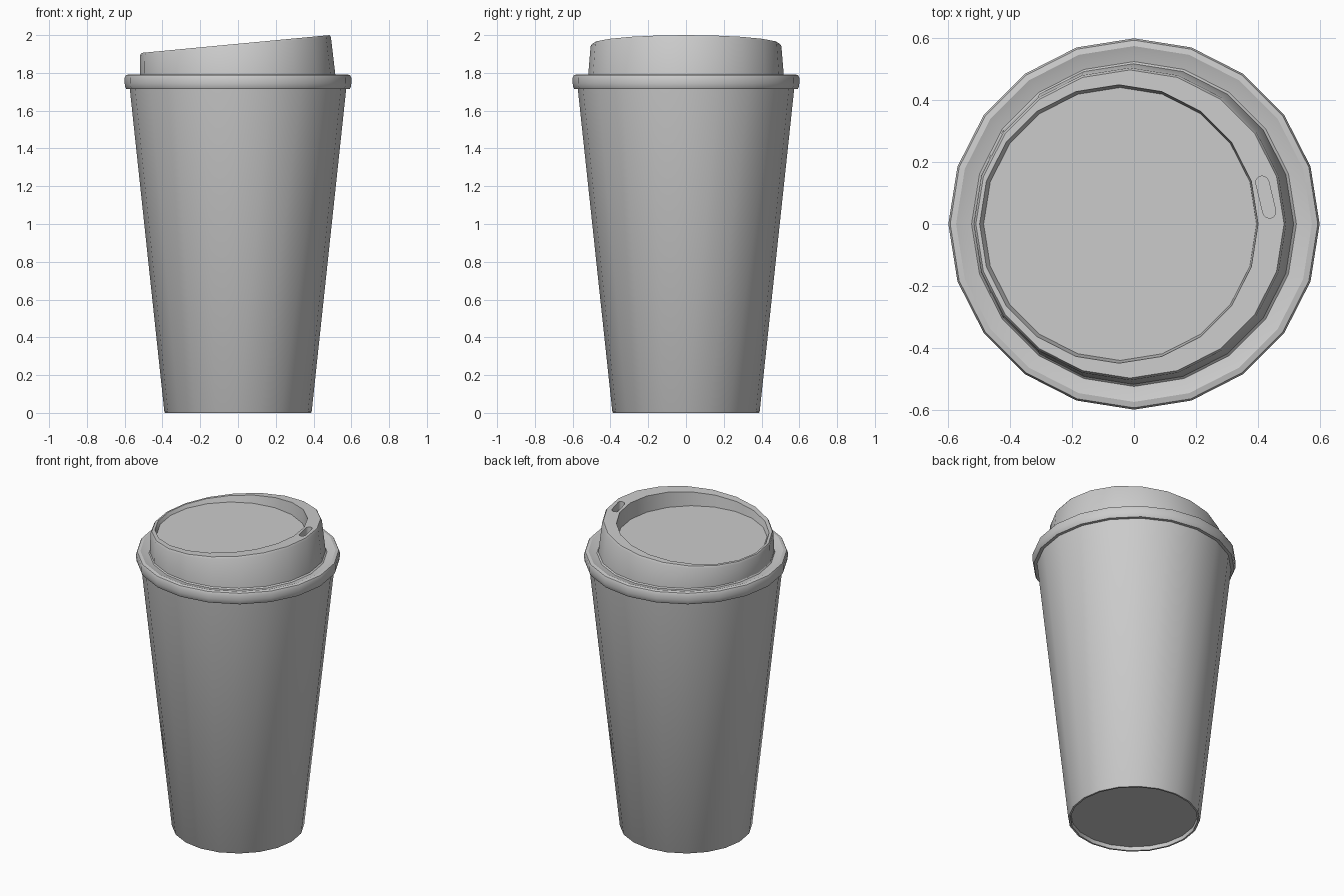
import bpy, bmesh, math

if "Cube" in bpy.data.objects:
    bpy.data.objects.remove(bpy.data.objects["Cube"])

SIDES = 20
grey = bpy.data.materials.new("light_grey")
grey.diffuse_color = (0.6, 0.6, 0.6, 1)
grey.use_nodes = True
grey.node_tree.nodes["Principled BSDF"].inputs["Base Color"].default_value = grey.diffuse_color


def finish(bm, name):
    bmesh.ops.recalc_face_normals(bm, faces=bm.faces[:])
    me = bpy.data.meshes.new(name)
    bm.to_mesh(me)
    bm.free()
    ob = bpy.data.objects.new(name, me)
    bpy.context.collection.objects.link(ob)
    me.materials.append(grey)
    return ob


def activate(ob):
    bpy.ops.object.select_all(action='DESELECT')
    ob.select_set(True)
    bpy.context.view_layer.objects.active = ob


def loft(name, rings):
    """Closed round solid; each ring is (radius, centre height, x offset, slope along x)."""
    bm = bmesh.new()
    loops = []
    for r, z, cx, slope in rings:
        loop = []
        for i in range(SIDES):
            a = math.tau * i / SIDES
            x = cx + r * math.cos(a)
            loop.append(bm.verts.new((x, r * math.sin(a), z + slope * x)))
        loops.append(loop)
    for a, b in zip(loops, loops[1:]):
        for i in range(SIDES):
            j = (i + 1) % SIDES
            bm.faces.new((a[i], a[j], b[j], b[i]))
    bm.faces.new(loops[0])
    bm.faces.new(loops[-1])
    return finish(bm, name)


# tapered cup with a shallow recess under the base
cup = loft("cup", [(r, z, 0, 0) for r, z in (
    (0.373, 0.025), (0.375, 0.0), (0.386, 0.0), (0.39, 0.006), (0.575, 1.735))])

# lid: rolled rim, groove, slanted collar and sunken flat top
S = 0.0945
lid = loft("lid", [
    (0.568, 1.716, 0, 0), (0.592, 1.716, 0, 0), (0.598, 1.728, 0, 0),
    (0.600, 1.745, 0, 0), (0.600, 1.775, 0, 0), (0.594, 1.788, 0, 0),
    (0.575, 1.792, 0, 0), (0.555, 1.785, 0, 0), (0.525, 1.778, 0, 0),
    (0.518, 1.785, -0.002, 0),
    (0.505, 1.942, -0.013, S), (0.498, 1.9541, -0.013, S),
    (0.450, 1.9541, -0.049, S), (0.441, 1.888, -0.045, 0)])

# sip slot cutter: rounded slot following the rim
bm = bmesh.new()
half, rad, tilt = 0.048, 0.021, math.radians(11.3)
cx, cy = 0.426, 0.087
outline = []
for k in range(16):
    a = math.pi * (k if k < 8 else k - 1) / 7
    if k >= 8:
        a = math.pi + math.pi * (k - 8) / 7
    u = rad * math.cos(a)
    v = rad * math.sin(a) + (half if k < 8 else -half)
    outline.append((cx + u * math.cos(tilt) + -v * math.sin(tilt) * 1.2,
                    cy + u * math.sin(tilt) + v * math.cos(tilt)))
low = [bm.verts.new((x, y, 1.90 + S * x)) for x, y in outline]
high = [bm.verts.new((x, y, 2.1)) for x, y in outline]
bm.faces.new(low)
bm.faces.new(high)
for i in range(16):
    j = (i + 1) % 16
    bm.faces.new((low[i], low[j], high[j], high[i]))
cutter = finish(bm, "slot_cutter")
cutter.hide_render = True

activate(lid)
cut = lid.modifiers.new("sip_slot", 'BOOLEAN')
cut.operation = 'DIFFERENCE'
cut.solver = 'EXACT'
cut.object = cutter
bpy.ops.object.modifier_apply(modifier=cut.name)
bpy.data.objects.remove(cutter, do_unlink=True)

for ob in (cup, lid):
    activate(ob)
    bpy.ops.object.shade_smooth_by_angle(angle=math.radians(30))
